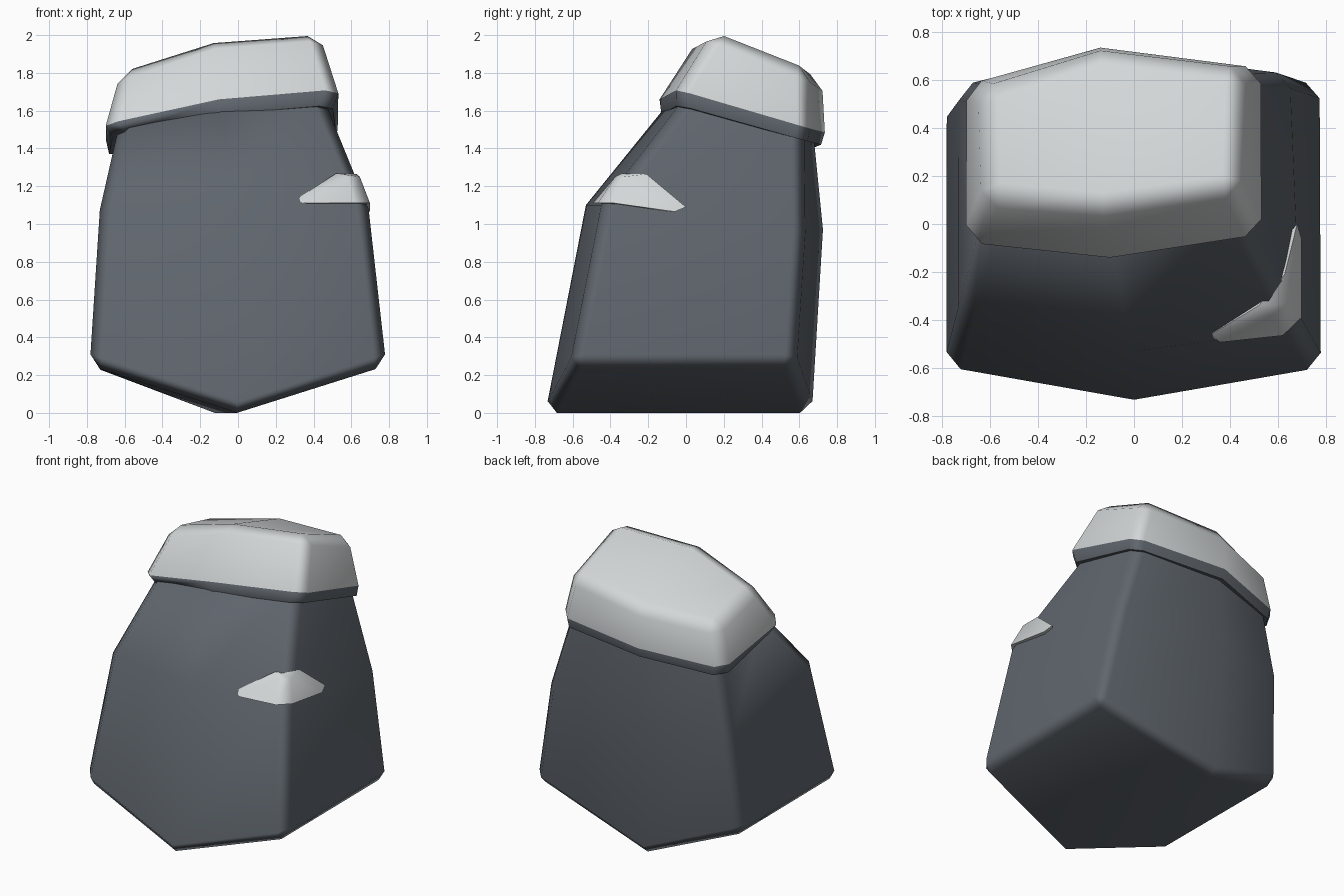
import bpy, bmesh, math

if "Cube" in bpy.data.objects:
    bpy.data.objects.remove(bpy.data.objects["Cube"])


def material(name, rgb):
    m = bpy.data.materials.new(name)
    m.diffuse_color = (*rgb, 1)
    m.use_nodes = True
    m.node_tree.nodes["Principled BSDF"].inputs["Base Color"].default_value = m.diffuse_color
    return m


STONE = material("slate grey", (0.115, 0.132, 0.153))
SNOW = material("snow white", (0.65, 0.68, 0.685))


def finish(bm, name, mats):
    bmesh.ops.recalc_face_normals(bm, faces=bm.faces[:])
    me = bpy.data.meshes.new(name)
    bm.to_mesh(me)
    bm.free()
    ob = bpy.data.objects.new(name, me)
    bpy.context.collection.objects.link(ob)
    for m in mats:
        me.materials.append(m)
    bpy.ops.object.select_all(action='DESELECT')
    ob.select_set(True)
    bpy.context.view_layer.objects.active = ob
    bpy.ops.object.shade_smooth_by_angle(angle=math.radians(60))
    mod = ob.modifiers.new("soft shading", 'WEIGHTED_NORMAL')
    mod.keep_sharp = True
    return ob


def boulder(name, rings, bevel_ring, width, mats, rule):
    """Skin rings of six points (FL, FC, FR, BR, BC, BL), then bevel corners and one rim."""
    bm = bmesh.new()
    v = [[bm.verts.new(p) for p in r] for r in rings]
    for k in range(len(v) - 1):
        for i in range(6):
            j = (i + 1) % 6
            f = bm.faces.new((v[k][i], v[k][j], v[k + 1][j], v[k + 1][i]))
            f.material_index = rule(k)
    for r, k in ((v[0], 0), (v[-1], len(v) - 1)):
        for q in ((0, 1, 4, 5), (1, 2, 3, 4)):
            bm.faces.new([r[i] for i in q]).material_index = rule(k)
    bmesh.ops.recalc_face_normals(bm, faces=bm.faces[:])
    edges = [bm.edges.get((v[k][i], v[k + 1][i]))
             for k in range(len(v) - 1) for i in (0, 2, 3, 5)]
    rim = v[bevel_ring]
    edges += [bm.edges.get((rim[i], rim[(i + 1) % 6])) for i in range(6)]
    bmesh.ops.bevel(bm, geom=edges, offset=width, offset_type='OFFSET',
                    segments=1, affect='EDGES', clamp_overlap=True, material=-1)
    return finish(bm, name, mats)


# Main rock: keel-shaped base, shoulder, then narrowing under the cap
boulder("rock_body", [
    [(-.785, -.61, .25), (0, -.745, 0), (.785, -.61, .25),
     (.785, .58, .25), (-.13, .665, 0), (-.785, .50, .25)],
    [(-.73, -.40, 1.1), (0, -.53, 1.1), (.69, -.44, 1.1),
     (.65, .625, .96), (-.13, .725, .97), (-.73, .575, .96)],
    [(-.625, -.02, 1.55), (-.1, -.085, 1.65), (.45, .01, 1.68),
     (.47, .62, 1.55), (-.14, .67, 1.52), (-.63, .56, 1.48)],
], 0, .06, [STONE], lambda k: 0)

# Cap: thin stone rim below, snow above
boulder("snow_cap", [
    [(-.66, -.05, 1.47), (-.1, -.13, 1.58), (.5, -.04, 1.63),
     (.525, .635, 1.44), (-.14, .715, 1.42), (-.685, .565, 1.36)],
    [(-.70, -.075, 1.53), (-.1, -.14, 1.66), (.53, -.045, 1.71),
     (.53, .65, 1.51), (-.14, .735, 1.485), (-.70, .58, 1.43)],
    [(-.62, .11, 1.815), (-.13, .07, 1.98), (.43, .15, 2.025),
     (.45, .65, 1.82), (-.14, .72, 1.77), (-.635, .56, 1.71)],
], 2, .065, [STONE, SNOW], lambda k: 0 if k == 0 else 1)

# Small snow patch on the front right shoulder
bm = bmesh.new()
for p in [(.315, -.465, 1.115), (.33, -.455, 1.145), (.36, -.493, 1.11), (.62, -.465, 1.112),
          (.698, -.39, 1.112), (.698, -.06, 1.065), (.68, 0, 1.09), (.52, -.34, 1.268),
          (.628, -.21, 1.265), (.58, -.375, 1.25), (.645, -.33, 1.25), (.5, -.2, 1.1)]:
    bm.verts.new(p)
hull = bmesh.ops.convex_hull(bm, input=bm.verts[:])
bmesh.ops.delete(bm, geom=[x for x in bm.verts if not x.link_faces], context='VERTS')
finish(bm, "snow_patch", [SNOW])
